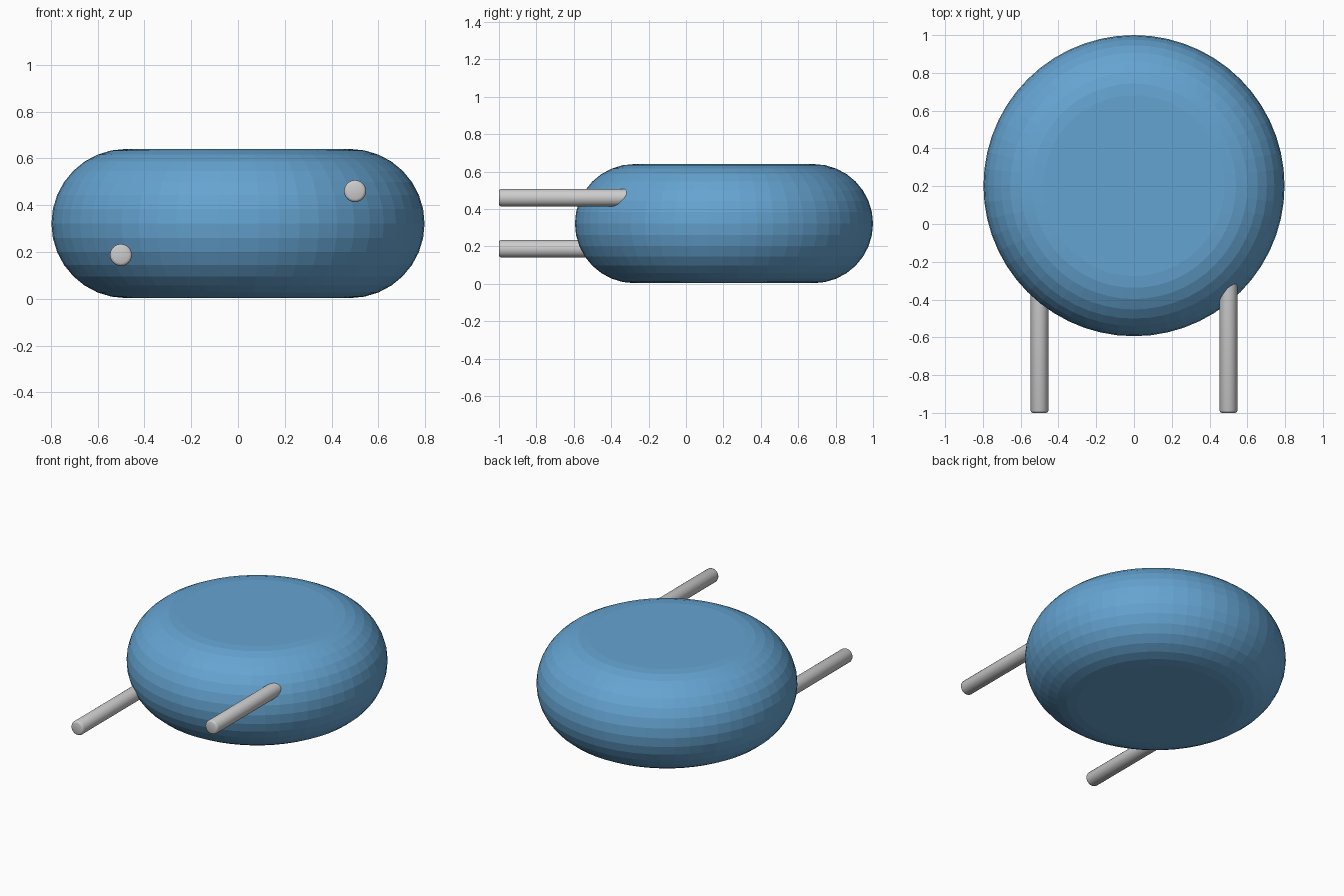
import bpy, bmesh
from math import pi, sin, cos, radians
from mathutils import Matrix

if "Cube" in bpy.data.objects:
    bpy.data.objects.remove(bpy.data.objects["Cube"])

R, H, CY = 0.797, 0.637, 0.203      # body radius, height, centre y
LEAD_R, BEVEL = 0.047, 0.012


def lathe(name, profile, steps, matrix, angle):
    """Spin an (r, z) profile that starts and ends on the axis."""
    bm = bmesh.new()
    verts = [bm.verts.new((r, 0, z)) for r, z in profile]
    edges = [bm.edges.new(p) for p in zip(verts, verts[1:])]
    bmesh.ops.spin(bm, geom=verts + edges, axis=(0, 0, 1), cent=(0, 0, 0),
                   angle=2 * pi, steps=steps, use_duplicate=False)
    bmesh.ops.remove_doubles(bm, verts=bm.verts, dist=1e-5)
    bmesh.ops.recalc_face_normals(bm, faces=bm.faces)
    bm.transform(matrix)
    mesh = bpy.data.meshes.new(name)
    bm.to_mesh(mesh)
    bm.free()
    obj = bpy.data.objects.new(name, mesh)
    bpy.context.collection.objects.link(obj)
    bpy.context.view_layer.objects.active = obj
    obj.select_set(True)
    bpy.ops.object.shade_smooth_by_angle(angle=radians(angle))
    obj.select_set(False)
    return obj


# Disc body with fully rounded rim; low smoothing angle keeps the soft facets
h = H / 2
arc = [(R - h + h * cos(a), h + h * sin(a))
       for a in (-pi / 2 + pi * i / 16 for i in range(17))]
body = lathe("disc_body", [(0, 0)] + arc + [(0, H)], 56,
             Matrix.Translation((0, CY, 0.003)), 3)
blue = bpy.data.materials.new("blue_coating")
blue.diffuse_color = (0.13, 0.37, 0.64, 1)
blue.use_nodes = True
blue.node_tree.nodes["Principled BSDF"].inputs["Base Color"].default_value = blue.diffuse_color
body.data.materials.append(blue)

# Two straight wire leads, offset in height, with softened tips
length = 0.75
wire = [(0, 0), (LEAD_R - BEVEL, 0), (LEAD_R - BEVEL * 0.3, BEVEL * 0.3),
        (LEAD_R, BEVEL), (LEAD_R, length), (0, length)]
for side, x, z in (("left", -0.5, 0.187), ("right", 0.5, 0.46)):
    place = Matrix.Translation((x, -1, z)) @ Matrix.Rotation(-pi / 2, 4, 'X')
    lathe(f"{side}_lead", wire, 24, place, 50)
